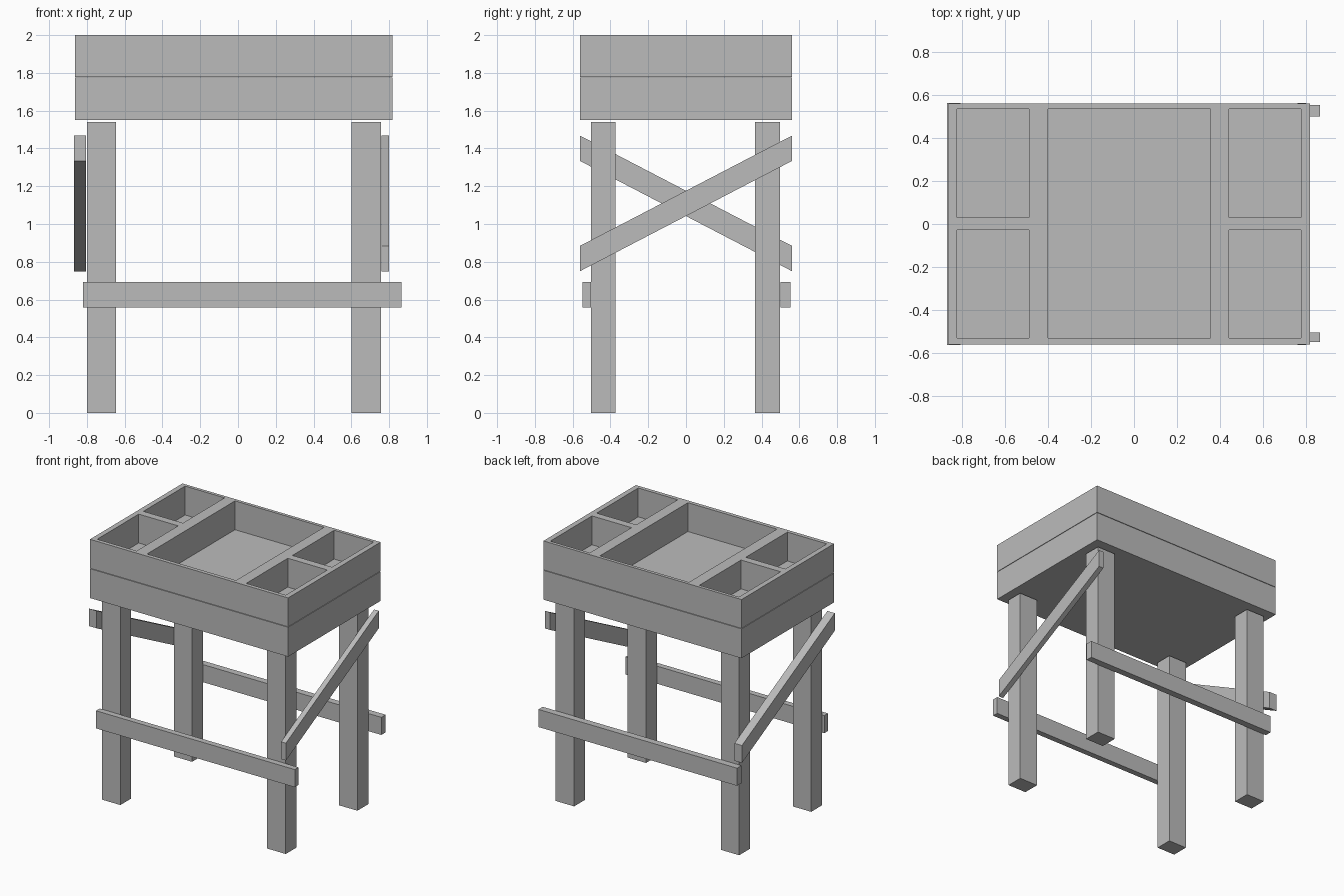
import bpy
import bmesh

cube = bpy.data.objects.get("Cube")
if cube:
    bpy.data.objects.remove(cube, do_unlink=True)

GREY = (0.5, 0.5, 0.5, 1.0)
wood = bpy.data.materials.new("plain grey")
wood.use_nodes = True
wood.diffuse_color = GREY
wood.node_tree.nodes["Principled BSDF"].inputs["Base Color"].default_value = GREY


def box(name, xs, ys, zs, shear=0.0):
    """Box between limits; shear raises z in proportion to y."""
    bm = bmesh.new()
    bmesh.ops.create_cube(bm, size=1)
    for v in bm.verts:
        x, y, z = (lim[0] if c < 0 else lim[1] for c, lim in zip(v.co, (xs, ys, zs)))
        v.co = (x, y, z + shear * y)
    mesh = bpy.data.meshes.new(name)
    bm.to_mesh(mesh)
    bm.free()
    mesh.materials.append(wood)
    obj = bpy.data.objects.new(name, mesh)
    bpy.context.collection.objects.link(obj)
    return obj


# Table block: solid base slab with an open tray frame above it
TOP_X, TOP_Y = (-0.863, 0.817), (-0.56, 0.56)
box("base_slab", TOP_X, TOP_Y, (1.55, 1.775))
tray = box("tray_frame", TOP_X, TOP_Y, (1.779, 2.0))

# Pockets cut right through the tray, so the slab forms their floors
pockets = [((-0.40, 0.355), (-0.53, 0.535))]
for xs in ((-0.823, -0.488), (0.441, 0.776)):
    for ys in ((-0.53, -0.027), (0.03, 0.535)):
        pockets.append((xs, ys))
for i, (xs, ys) in enumerate(pockets):
    cutter = box(f"pocket_cutter_{i + 1}", xs, ys, (1.7, 2.1))
    cutter.hide_render = True
    cutter.hide_viewport = True
    cut = tray.modifiers.new(f"pocket_{i + 1}", "BOOLEAN")
    cut.operation = "DIFFERENCE"
    cut.solver = "EXACT"
    cut.object = cutter

# Four square legs
for side, xs in (("right", (-0.80, -0.645)), ("left", (0.60, 0.757))):
    for end, ys in (("front", (-0.503, -0.373)), ("back", (0.365, 0.498))):
        box(f"{end}_{side}_leg", xs, ys, (0, 1.54))

# Long horizontal rails at front and back
for end, ys in (("front", (-0.548, -0.503)), ("back", (0.50, 0.552))):
    box(f"{end}_rail", (-0.82, 0.865), ys, (0.558, 0.693))

# Diagonal side braces with upright-cut ends, sloping opposite ways
for side, xs, slope in (("right", (-0.868, -0.805), -0.52),
                        ("left", (0.76, 0.80), 0.52)):
    box(f"{side}_brace", xs, (-0.562, 0.562), (1.042, 1.176), slope)
